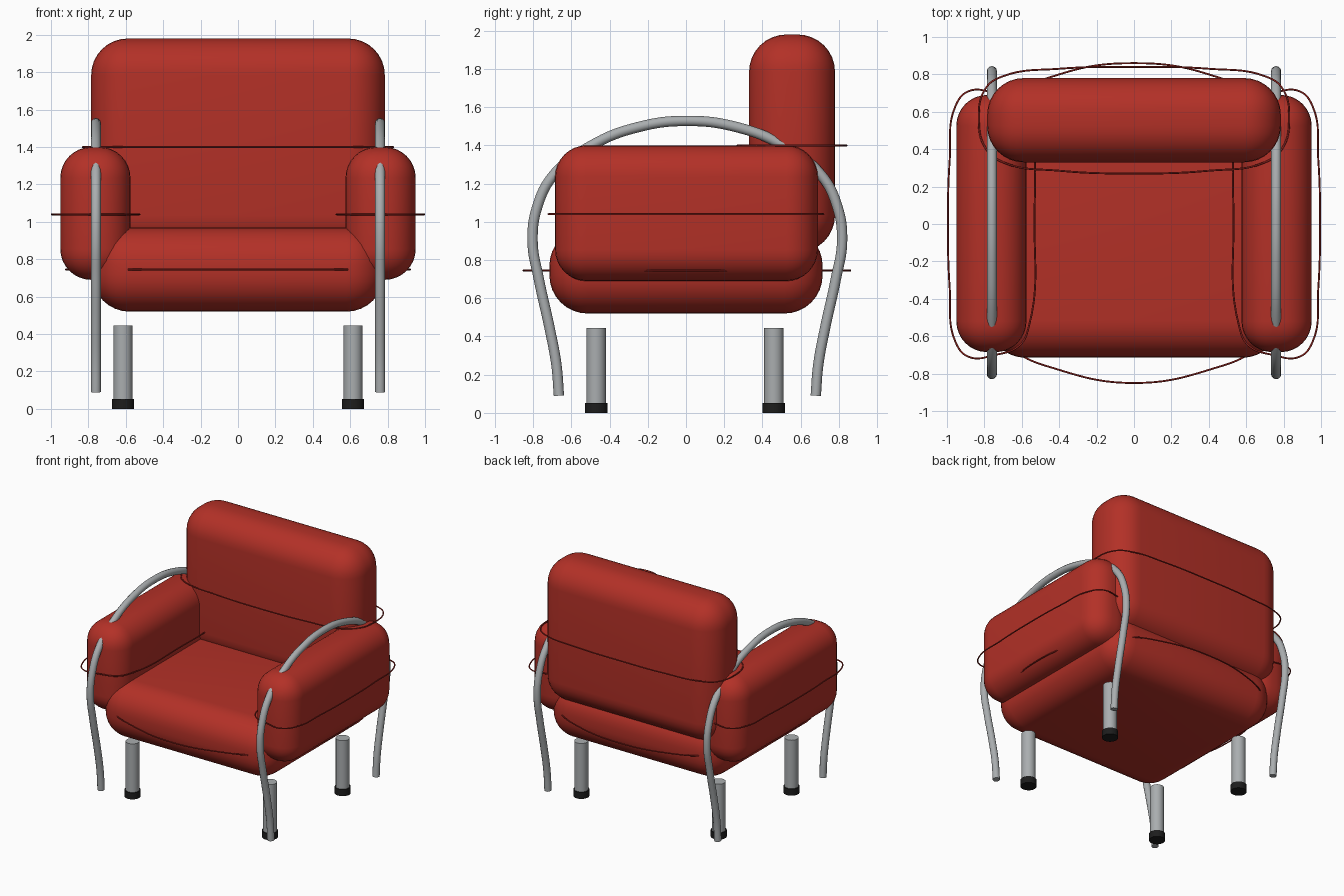
import bpy
import bmesh
from math import radians
from mathutils import Vector

if "Cube" in bpy.data.objects:
    bpy.data.objects.remove(bpy.data.objects["Cube"], do_unlink=True)


def material(name, rgb, rough):
    mat = bpy.data.materials.new(name)
    mat.use_nodes = True
    mat.diffuse_color = (*rgb, 1)
    mat.roughness = rough
    shader = mat.node_tree.nodes["Principled BSDF"]
    shader.inputs["Base Color"].default_value = (*rgb, 1)
    shader.inputs["Roughness"].default_value = rough
    return mat


RED = material("red upholstery", (0.45, 0.03, 0.02), 0.6)
PIPING = material("dark red piping", (0.28, 0.016, 0.012), 0.6)
STEEL = material("grey steel", (0.40, 0.42, 0.43), 0.4)
RUBBER = material("black rubber", (0.012, 0.012, 0.012), 0.7)


def select_only(obj):
    bpy.ops.object.select_all(action="DESELECT")
    obj.select_set(True)
    bpy.context.view_layer.objects.active = obj


def add_mesh(name, bm, mat, angle):
    mesh = bpy.data.meshes.new(name)
    bm.to_mesh(mesh)
    bm.free()
    mesh.materials.append(mat)
    obj = bpy.data.objects.new(name, mesh)
    bpy.context.collection.objects.link(obj)
    select_only(obj)
    bpy.ops.object.shade_smooth_by_angle(angle=radians(angle))
    return obj


def cushion(name, low, high, radius):
    """Soft box between two corners, with fully rounded edges."""
    low, high = Vector(low), Vector(high)
    bm = bmesh.new()
    bmesh.ops.create_cube(bm, size=1)
    bmesh.ops.scale(bm, vec=high - low, verts=bm.verts)
    bmesh.ops.translate(bm, vec=(low + high) / 2, verts=bm.verts)
    bmesh.ops.bevel(bm, geom=bm.edges[:], offset=radius, segments=8,
                    profile=0.5, affect="EDGES")
    return add_mesh(name, bm, RED, 60)


def cylinder(name, x, y, z0, z1, radius, mat):
    bm = bmesh.new()
    bmesh.ops.create_cone(bm, cap_ends=True, segments=32, radius1=radius,
                          radius2=radius, depth=z1 - z0)
    bmesh.ops.translate(bm, vec=(x, y, (z0 + z1) / 2), verts=bm.verts)
    return add_mesh(name, bm, mat, 40)


def tube(name, points, radius, mat, closed):
    """Round tube following a smooth path."""
    curve = bpy.data.curves.new(name, "CURVE")
    curve.dimensions = "3D"
    curve.bevel_depth = radius
    curve.bevel_resolution = 4
    curve.resolution_u = 8
    curve.use_fill_caps = True
    spline = curve.splines.new("BEZIER")
    spline.bezier_points.add(len(points) - 1)
    for knot, point in zip(spline.bezier_points, points):
        knot.co = point
        knot.handle_left_type = knot.handle_right_type = "AUTO"
    spline.use_cyclic_u = closed
    curve.materials.append(mat)
    obj = bpy.data.objects.new(name, curve)
    bpy.context.collection.objects.link(obj)
    select_only(obj)
    bpy.ops.object.convert(target="MESH")
    bpy.ops.object.shade_smooth_by_angle(angle=radians(50))
    return obj


def piping(name, outline, z):
    return tube(name, [(x, y, z) for x, y in outline], 0.005, PIPING, True)


def mirrored(half):
    """Close an outline by mirroring a half that runs along +x."""
    back = [(-x, y) for x, y in reversed(half) if x > 0]
    return half + back


# Seat and backrest cushions
cushion("seat", (-0.78, -0.715, 0.52), (0.78, 0.715, 0.97), 0.2)
cushion("backrest", (-0.785, 0.33, 0.84), (0.785, 0.78, 1.98), 0.195)

# Loose piping loops around seat and backrest
seat_half = [(0, -0.85), (0.4, -0.78), (0.66, -0.66), (0.86, -0.35), (0.92, 0),
             (0.86, 0.35), (0.66, 0.67), (0.4, 0.8), (0, 0.86)]
piping("seat_piping", mirrored(seat_half), 0.745)
back_half = [(0, 0.27), (0.4, 0.285), (0.7, 0.33), (0.79, 0.4), (0.83, 0.56),
             (0.79, 0.73), (0.7, 0.79), (0.4, 0.83), (0, 0.84)]
piping("backrest_piping", mirrored(back_half), 1.40)

arm_outline = [(0.99, 0), (0.98, -0.35), (0.95, -0.63), (0.88, -0.71), (0.74, -0.7),
               (0.61, -0.65), (0.56, -0.55), (0.53, 0), (0.56, 0.55), (0.61, 0.66),
               (0.74, 0.7), (0.88, 0.71), (0.95, 0.63), (0.98, 0.35)]
# Front half of the bent side tube, from foot to crown
tube_half = [(-0.672, 0.09), (-0.685, 0.25), (-0.72, 0.44), (-0.777, 0.7),
             (-0.81, 0.9), (-0.785, 1.08), (-0.7, 1.245), (-0.5, 1.40),
             (-0.26, 1.495)]
side_path = tube_half + [(0, 1.528)] + [(-y, z) for y, z in reversed(tube_half)]

for side, s in (("left", 1), ("right", -1)):
    # Padded arm and its piping
    inner, outer = sorted((s * 0.575, s * 0.95))
    cushion(side + "_arm", (inner, -0.685, 0.69), (outer, 0.69, 1.40), 0.165)
    piping(side + "_arm_piping", [(s * x * 1.005, y) for x, y in arm_outline], 1.04)

    # Bent steel side tube
    tube(side + "_side_tube", [(s * 0.76, y + 0.007, z) for y, z in side_path],
         0.027, STEEL, False)

    # Legs with rubber feet
    for end, y in (("front", -0.47), ("back", 0.46)):
        cylinder(f"{end}_{side}_leg", s * 0.615, y, 0.05, 0.445, 0.051, STEEL)
        cylinder(f"{end}_{side}_foot", s * 0.615, y, 0, 0.053, 0.059, RUBBER)
